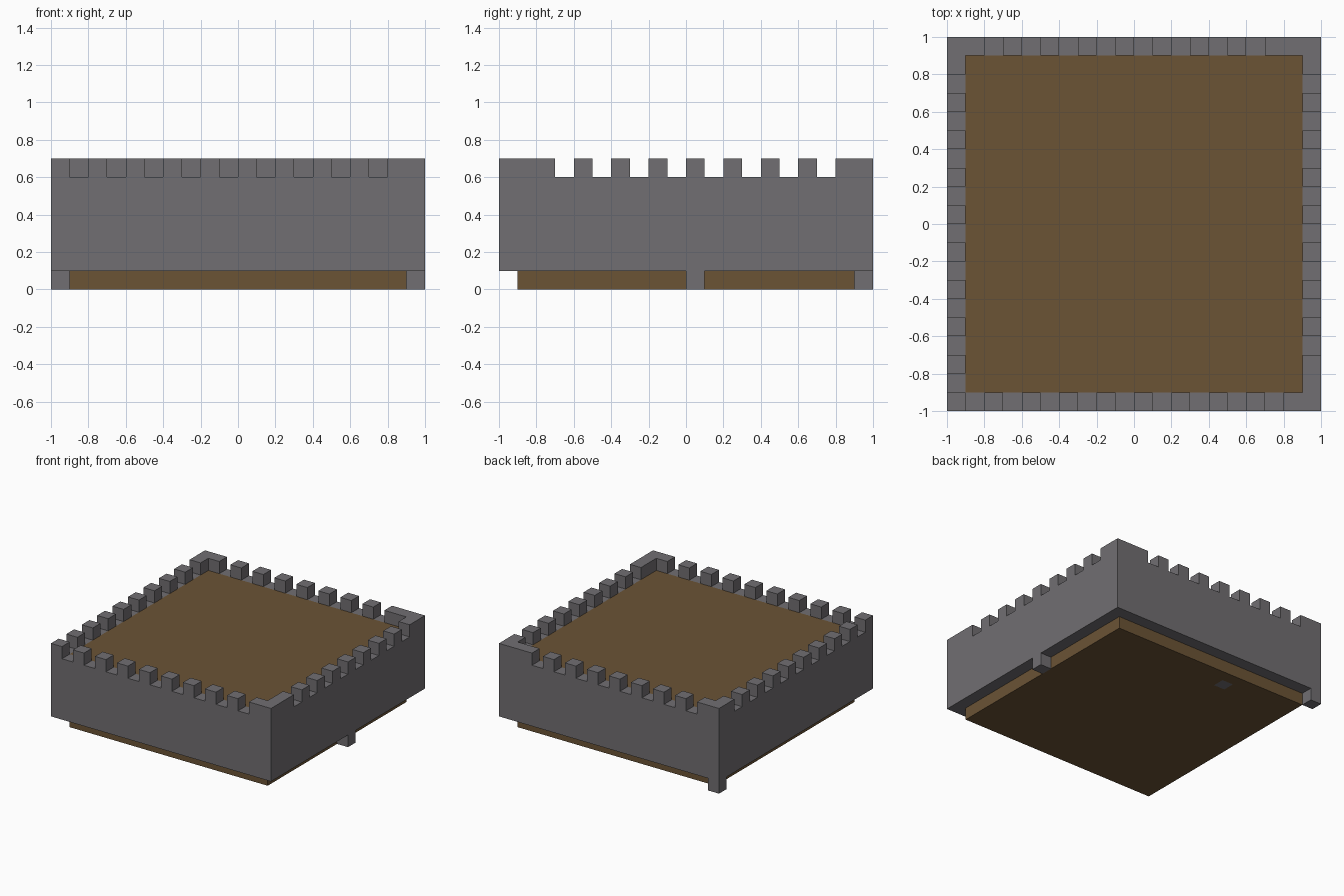
import bpy
import bmesh
from mathutils import Vector

CELLS = 20          # cells along each side
STEP = 2 / CELLS    # size of one cell
LAST = CELLS - 1

cube = bpy.data.objects.get("Cube")
if cube:
    bpy.data.objects.remove(cube, do_unlink=True)


def make_material(name, rgb):
    mat = bpy.data.materials.new(name)
    mat.use_nodes = True
    color = (*rgb, 1.0)
    mat.diffuse_color = color
    bsdf = mat.node_tree.nodes["Principled BSDF"]
    bsdf.inputs["Base Color"].default_value = color
    bsdf.inputs["Roughness"].default_value = 0.9
    return mat


def make_object(name, bm, materials):
    bmesh.ops.recalc_face_normals(bm, faces=bm.faces)
    mesh = bpy.data.meshes.new(name)
    bm.to_mesh(mesh)
    bm.free()
    for mat in materials:
        mesh.materials.append(mat)
    obj = bpy.data.objects.new(name, mesh)
    bpy.context.collection.objects.link(obj)
    return obj


def cell_of(face):
    c = face.calc_center_median()
    return int((c.x + 1) / STEP), int((c.y + 1) / STEP)


def level_faces(bm, z, rule):
    """Horizontal faces at height z whose cell passes the rule."""
    bm.normal_update()
    return [f for f in bm.faces
            if abs(f.normal.z) > 0.9
            and abs(f.calc_center_median().z - z) < 0.01
            and rule(*cell_of(f))]


def extrude(bm, faces, dz):
    geom = bmesh.ops.extrude_face_region(bm, geom=faces)["geom"]
    verts = [g for g in geom if isinstance(g, bmesh.types.BMVert)]
    bmesh.ops.translate(bm, verts=verts, vec=(0, 0, dz))


def on_rim(i, j):
    return i in (0, LAST) or j in (0, LAST)


def is_merlon(i, j):
    if j == 0:                                  # front
        return i % 2 == 0 or i == LAST
    if j == LAST:                               # back
        return i % 2 == 1 or i in (0, LAST - 1)
    if i == 0:                                  # -x side
        return j % 2 == 0
    return i == LAST and (j % 2 == 0 or j == 1)  # +x side


def is_foot(i, j):
    return (i, j) in ((0, LAST), (LAST, CELLS // 2))


stone = make_material("stone_grey", (0.165, 0.158, 0.168))
earth = make_material("earth_brown", (0.147, 0.087, 0.036))

# Curtain wall: a square ring with merlons on top and two small feet below
bm = bmesh.new()
bmesh.ops.create_grid(bm, x_segments=CELLS, y_segments=CELLS, size=1)
bmesh.ops.translate(bm, verts=bm.verts, vec=(0, 0, 0.6))
inner = [f for f in bm.faces if not on_rim(*cell_of(f))]
bmesh.ops.delete(bm, geom=inner, context="FACES")
extrude(bm, bm.faces[:], -0.5)
extrude(bm, level_faces(bm, 0.6, is_merlon), STEP)
extrude(bm, level_faces(bm, 0.1, is_foot), -STEP)
bmesh.ops.recalc_face_normals(bm, faces=bm.faces)
bmesh.ops.dissolve_limit(bm, angle_limit=0.02, verts=bm.verts, edges=bm.edges)
make_object("battlement_wall", bm, [stone])

# Earth core: floor on top, plinth below, one stone tile cut into the underside
bm = bmesh.new()
bmesh.ops.create_cube(bm, size=1)
bmesh.ops.scale(bm, verts=bm.verts, vec=(1.8, 1.8, 0.6))
bmesh.ops.translate(bm, verts=bm.verts, vec=(0, 0, 0.3))
tile = Vector((-0.25, 0.75, 0))
for axis in (Vector((1, 0, 0)), Vector((0, 1, 0))):
    for side in (-1, 1):
        under = [f for f in bm.faces if f.calc_center_median().z < 0.01]
        edges = {e for f in under for e in f.edges}
        verts = {v for f in under for v in f.verts}
        bmesh.ops.bisect_plane(bm, geom=[*under, *edges, *verts],
                               plane_co=tile + axis * side * STEP / 2,
                               plane_no=axis)
for f in bm.faces:
    f.material_index = int((f.calc_center_median() - tile).length < 0.02)
make_object("earth_floor", bm, [earth, stone])
